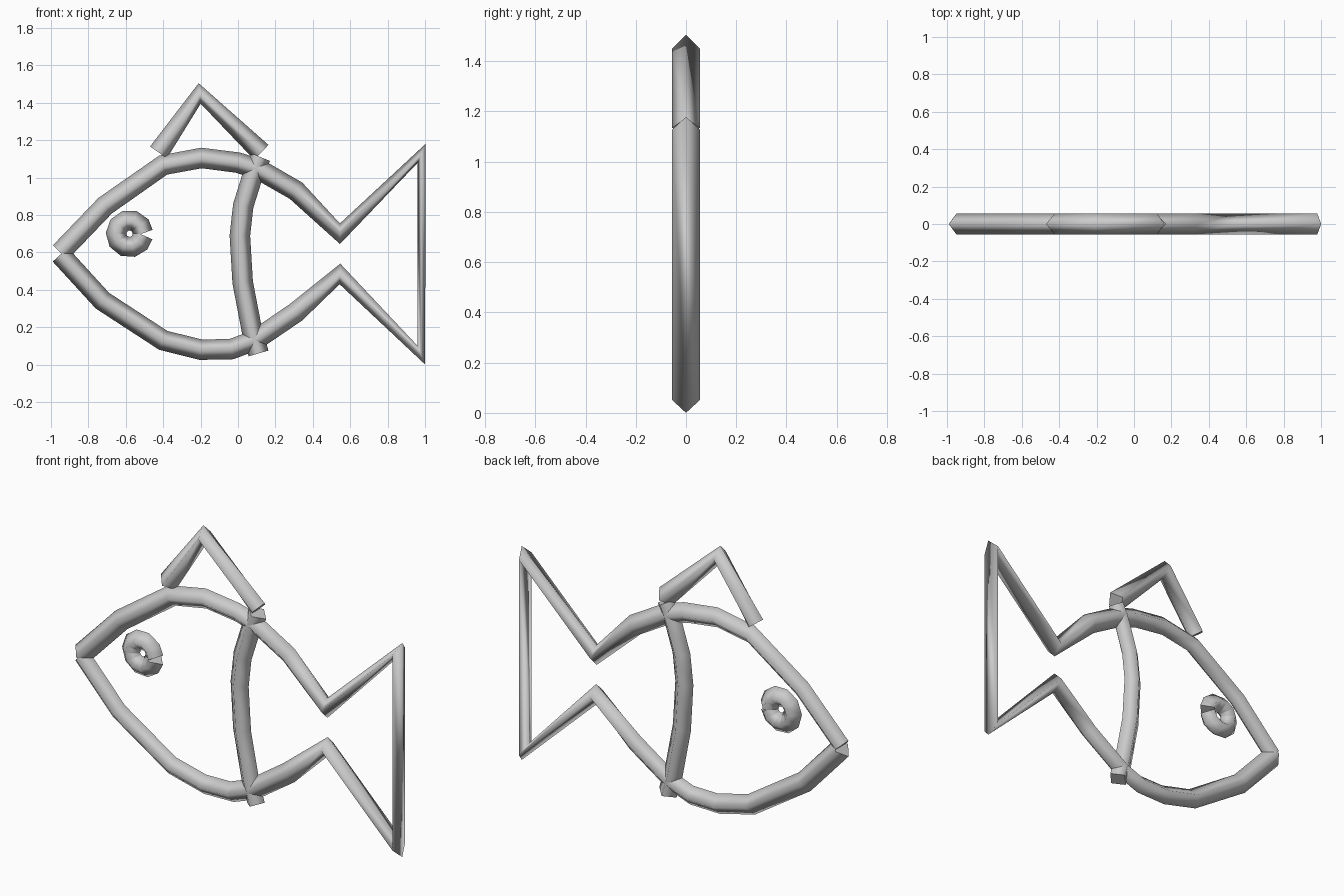
import bpy, bmesh, math
from mathutils import Vector

if "Cube" in bpy.data.objects:
    bpy.data.objects.remove(bpy.data.objects["Cube"])

R = 0.055  # tube radius

grey = bpy.data.materials.new("light grey")
grey.diffuse_color = (0.6, 0.6, 0.6, 1)
grey.use_nodes = True
grey.node_tree.nodes["Principled BSDF"].inputs["Base Color"].default_value = grey.diffuse_color


def tube(name, points):
    """Sweep a diamond section along an open path in the XZ plane, with flat end caps."""
    pts = [Vector((x, 0, z)) for x, z in points]
    dirs = [(b - a).normalized() for a, b in zip(pts, pts[1:])]
    depth = Vector((0, R, 0))
    bm = bmesh.new()
    rings = []
    for i, p in enumerate(pts):
        t = (dirs[max(i - 1, 0)] + dirs[min(i, len(dirs) - 1)]).normalized()
        side = Vector((-t.z, 0, t.x)) * R
        rings.append([bm.verts.new(p + o) for o in (side, depth, -side, -depth)])
    for a, b in zip(rings, rings[1:]):
        for k in range(4):
            j = (k + 1) % 4
            bm.faces.new((a[k], a[j], b[j], b[k])).smooth = True
    # caps use their own vertices so the rims stay crisp
    bm.faces.new([bm.verts.new(v.co) for v in reversed(rings[0])])
    bm.faces.new([bm.verts.new(v.co) for v in rings[-1]])
    bmesh.ops.recalc_face_normals(bm, faces=bm.faces)
    mesh = bpy.data.meshes.new(name)
    bm.to_mesh(mesh)
    bm.free()
    mesh.materials.append(grey)
    obj = bpy.data.objects.new(name, mesh)
    bpy.context.collection.objects.link(obj)


# body and tail in one continuous line, nose to nose
tube("body_outline", [
    (-0.95, 0.60), (-0.71, 0.85), (-0.40, 1.067), (-0.195, 1.105), (0.0, 1.08),
    (0.11, 1.045), (0.31, 0.93), (0.545, 0.70), (0.98, 1.128), (0.98, 0.051),
    (0.545, 0.485), (0.31, 0.28), (0.09, 0.13), (-0.035, 0.083), (-0.2, 0.08),
    (-0.4, 0.13), (-0.725, 0.342), (-0.95, 0.588)])

# curved gill line across the body
tube("gill_line", [(0.12, 1.11), (0.075, 1.0), (0.028, 0.85), (0.01, 0.69),
                   (0.025, 0.44), (0.075, 0.18), (0.11, 0.06)])

# top fin
tube("top_fin", [(-0.425, 1.135), (-0.205, 1.45), (0.125, 1.135)])

# eye: a ring with a narrow slit on its right
eye = [math.radians(2 + 35.2 * i) for i in range(11)]
tube("eye_ring", [(-0.58 + 0.072 * math.cos(a), 0.70 + 0.072 * math.sin(a)) for a in eye])
